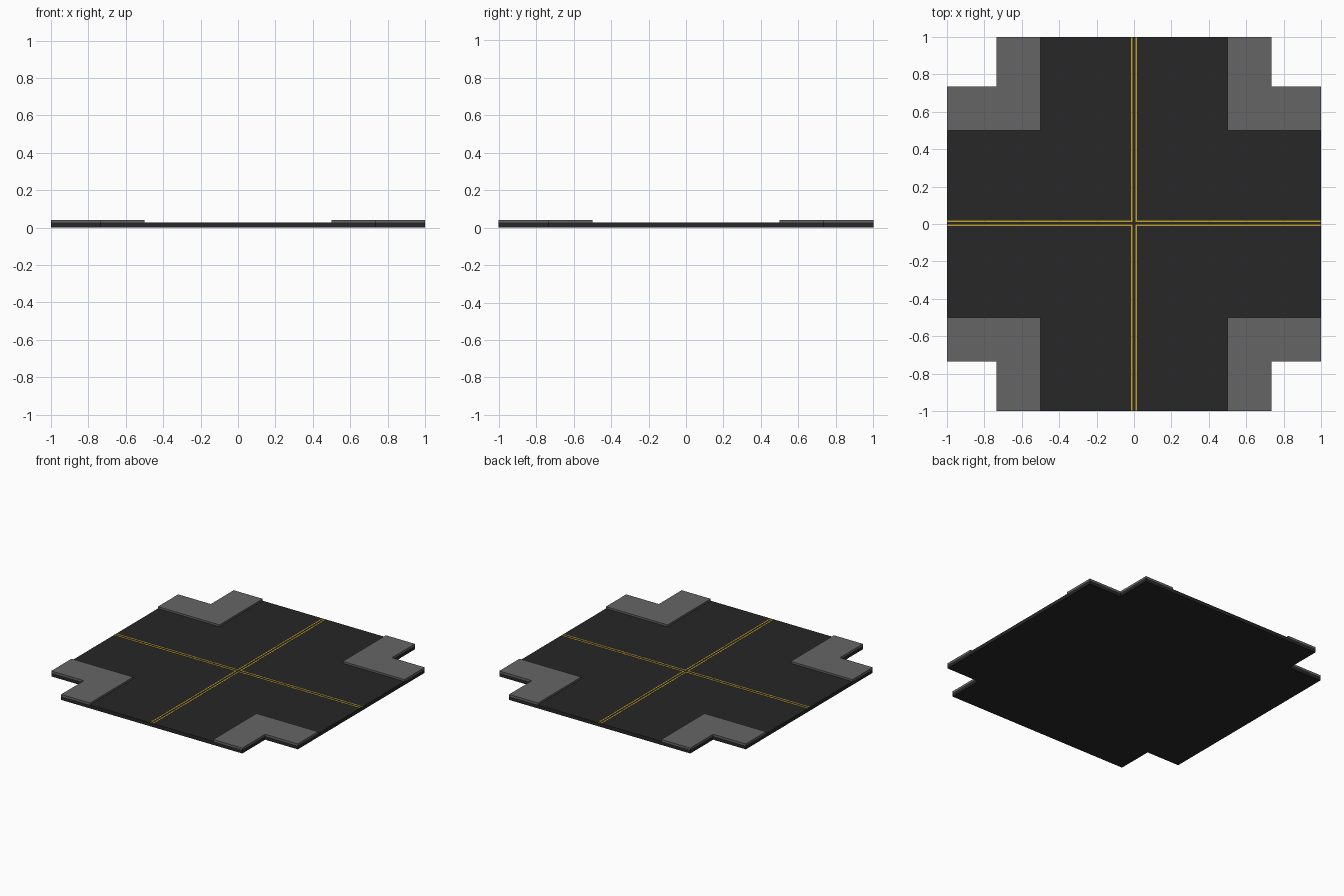
import bpy, bmesh

if "Cube" in bpy.data.objects:
    bpy.data.objects.remove(bpy.data.objects["Cube"])

ROAD_TOP, WALK_TOP = 0.026, 0.04
NOTCH, KERB = 0.735, 0.5


def material(name, color):
    m = bpy.data.materials.new(name)
    m.diffuse_color = (*color, 1)
    m.use_nodes = True
    m.node_tree.nodes["Principled BSDF"].inputs["Base Color"].default_value = m.diffuse_color
    return m


def slab(name, outline, z0, z1, mat):
    """Extrude a flat outline from z0 up to z1."""
    bm = bmesh.new()
    face = bm.faces.new([bm.verts.new((x, y, z0)) for x, y in outline])
    ext = bmesh.ops.extrude_face_region(bm, geom=[face], use_keep_orig=True)
    top = [v for v in ext["geom"] if isinstance(v, bmesh.types.BMVert)]
    bmesh.ops.translate(bm, verts=top, vec=(0, 0, z1 - z0))
    bmesh.ops.recalc_face_normals(bm, faces=bm.faces)
    me = bpy.data.meshes.new(name)
    bm.to_mesh(me)
    bm.free()
    me.materials.append(mat)
    ob = bpy.data.objects.new(name, me)
    bpy.context.collection.objects.link(ob)
    return ob


asphalt = material("asphalt", (0.02, 0.02, 0.02))
concrete = material("concrete", (0.13, 0.13, 0.13))
yellow = material("yellow_paint", (0.55, 0.36, 0.02))

# Road slab: square with the four corners notched out
n = NOTCH
slab("road", [(-1, -n), (-n, -n), (-n, -1), (n, -1), (n, -n), (1, -n),
              (1, n), (n, n), (n, 1), (-n, 1), (-n, n), (-1, n)],
     0, ROAD_TOP, asphalt)

# One L-shaped sidewalk and one L-shaped lane line per quadrant
walk = [(KERB, KERB), (1, KERB), (1, n), (n, n), (n, 1), (KERB, 1)]
for sx, side in ((-1, "left"), (1, "right")):
    for sy, end in ((-1, "front"), (1, "back")):
        slab(f"sidewalk_{end}_{side}", [(sx * x, sy * y) for x, y in walk],
             ROAD_TOP, WALK_TOP, concrete)
        a, b = 0.007, 0.015
        cy = 0.004
        line = [(a, a), (1, a), (1, b), (b, b), (b, 1), (a, 1)]
        slab(f"lane_line_{end}_{side}",
             [(sx * x, sy * y + cy * (y < 0.5)) for x, y in line],
             ROAD_TOP, ROAD_TOP + 0.001, yellow)
